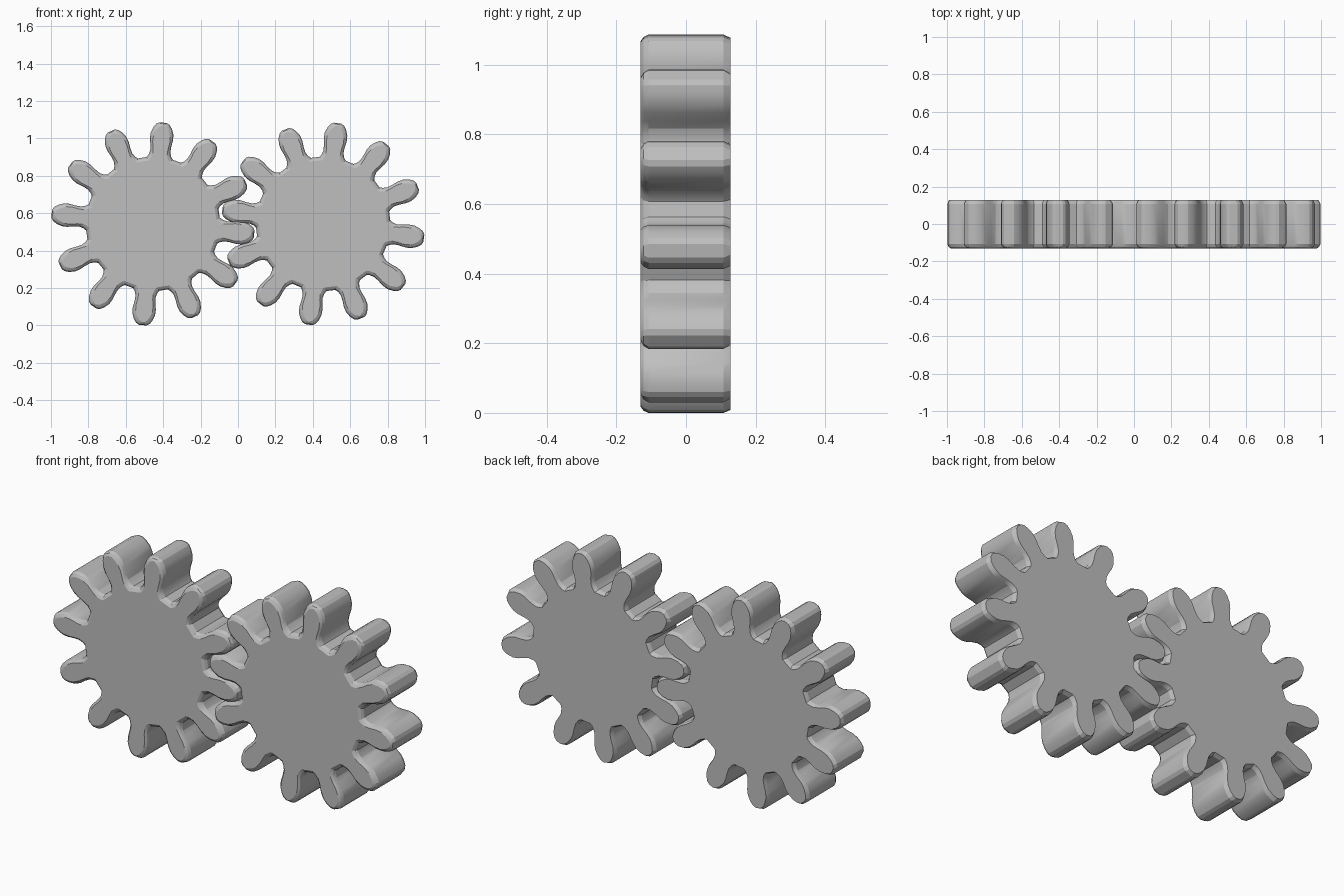
import bpy, bmesh, math

cube = bpy.data.objects.get("Cube")
if cube:
    bpy.data.objects.remove(cube)

grey = bpy.data.materials.new("plain grey")
grey.use_nodes = True
colour = (0.52, 0.52, 0.52, 1)
grey.diffuse_color = colour
grey.node_tree.nodes["Principled BSDF"].inputs["Base Color"].default_value = colour

TEETH = 12
# Half of one tooth, root to tip: (distance from centre, half width)
FLANK = [(0.352, 0.071), (0.366, 0.061), (0.39, 0.054), (0.42, 0.056), (0.455, 0.062),
         (0.485, 0.061), (0.515, 0.050), (0.535, 0.036), (0.544, 0.020)]
# Depth layers, front to back: (y, inset of the outline)
LAYERS = [(-0.13, 0.016), (-0.122, 0.006), (-0.108, 0), (0.108, 0), (0.128, 0.008)]


def outline(phase, inset):
    """Closed gear outline with every tooth shrunk by the inset."""
    points = []
    half = [(r - inset, w - inset) for r, w in FLANK]
    tooth = [(r, -w) for r, w in half] + [(r, w) for r, w in reversed(half)]
    for i in range(TEETH):
        a = math.radians(phase) + i * math.tau / TEETH
        for r, w in tooth:
            points.append((r * math.cos(a) - w * math.sin(a),
                           r * math.sin(a) + w * math.cos(a)))
    return points


def make_gear(name, cx, cz, phase):
    bm = bmesh.new()
    rings = [[bm.verts.new((x, y, z)) for x, z in outline(phase, inset)]
             for y, inset in LAYERS]
    # Tooth walls and chamfers
    for a, b in zip(rings, rings[1:]):
        for i in range(len(a)):
            j = (i + 1) % len(a)
            bm.faces.new((a[i], a[j], b[j], b[i]))
    # Flat front and back
    bm.faces.new(rings[0])
    bm.faces.new(rings[-1])
    bmesh.ops.recalc_face_normals(bm, faces=bm.faces)
    mesh = bpy.data.meshes.new(name)
    bm.to_mesh(mesh)
    bm.free()
    mesh.materials.append(grey)
    gear = bpy.data.objects.new(name, mesh)
    gear.location = (cx, 0, cz)
    bpy.context.collection.objects.link(gear)
    bpy.ops.object.select_all(action="DESELECT")
    gear.select_set(True)
    bpy.context.view_layer.objects.active = gear
    bpy.ops.object.shade_smooth_by_angle(angle=math.radians(20))


make_gear("right_gear", -0.455, 0.543, 24.2)
make_gear("left_gear", 0.455, 0.543, 21.8)
